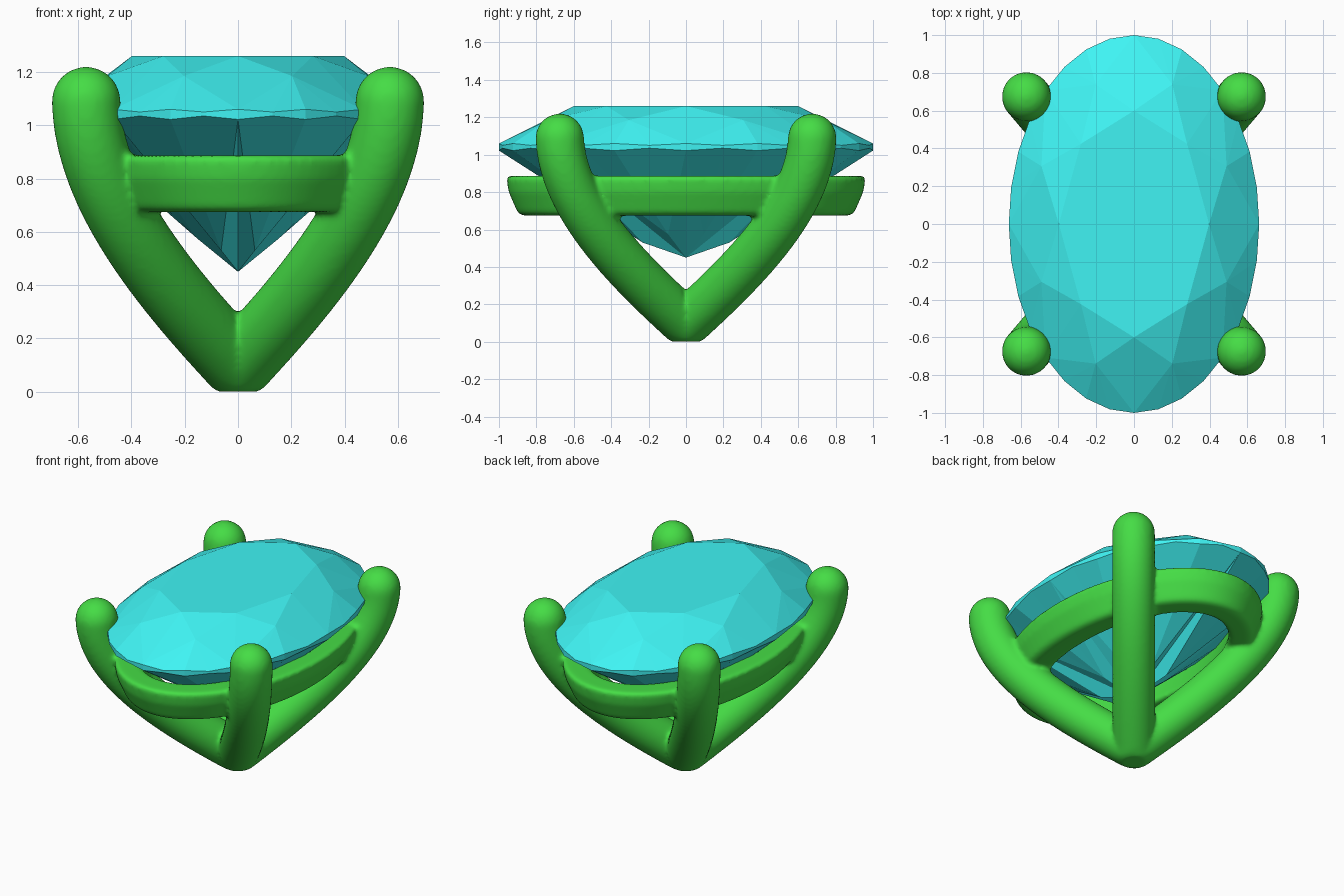
import bpy, bmesh, math
from mathutils import Vector, Matrix
from mathutils.geometry import interpolate_bezier

if "Cube" in bpy.data.objects:
    bpy.data.objects.remove(bpy.data.objects["Cube"])


def material(name, color):
    m = bpy.data.materials.new(name)
    m.diffuse_color = color
    m.use_nodes = True
    m.node_tree.nodes["Principled BSDF"].inputs["Base Color"].default_value = m.diffuse_color
    return m


def finish(name, bm, mat):
    bmesh.ops.recalc_face_normals(bm, faces=bm.faces)
    me = bpy.data.meshes.new(name)
    bm.to_mesh(me)
    bm.free()
    me.materials.append(mat)
    ob = bpy.data.objects.new(name, me)
    bpy.context.collection.objects.link(ob)
    return ob


def skin(bm, rings, loop=False):
    """Bridge equal-sized closed rings of points; cap the ends unless looped."""
    vs = [[bm.verts.new(p) for p in r] for r in rings]
    n = len(vs[0])
    for i in range(len(vs) if loop else len(vs) - 1):
        a, b = vs[i], vs[(i + 1) % len(vs)]
        for j in range(n):
            k = (j + 1) % n
            bm.faces.new((a[j], a[k], b[k], b[j]))
    if not loop:
        bm.faces.new(vs[0])
        bm.faces.new(vs[-1])


# Oval brilliant-cut gem
GX = 0.663
bm = bmesh.new()


def gem_vert(deg, r, z):
    a = math.radians(deg)
    return bm.verts.new((GX * r * math.cos(a), r * math.sin(a), z))


table = [gem_vert(45 * k, 0.6, 1.26) for k in range(8)]
star = [gem_vert(45 * k + 22.5, 0.8, 1.185) for k in range(8)]
upper = [gem_vert(11.25 * i, 1, 1.06 if i % 2 == 0 else 1.05) for i in range(32)]
lower = [gem_vert(11.25 * i, 1, 1.022 if i % 2 == 0 else 1.035) for i in range(32)]
pav_z = [0.575, 0.53, 0.53, 0.575]
pav = [gem_vert(45 * k + 22.5, 0.25, pav_z[k % 4]) for k in range(8)]
culet = bm.verts.new((0, 0, 0.45))
bm.faces.new(table)
for k in range(8):
    n, g = (k + 1) % 8, 4 * k
    bm.faces.new((table[k], star[k], table[n]))
    bm.faces.new((table[k], star[k - 1], upper[g]))
    bm.faces.new((table[k], upper[g], star[k]))
    bm.faces.new((culet, pav[k - 1], lower[g]))
    bm.faces.new((culet, lower[g], pav[k]))
    for i in range(g, g + 4):
        j = (i + 1) % 32
        bm.faces.new((star[k], upper[i], upper[j]))
        bm.faces.new((upper[i], lower[i], lower[j], upper[j]))
        bm.faces.new((pav[k], lower[j], lower[i]))
finish("oval_gem", bm, material("cyan_gem", (0.05, 0.9, 0.9, 1)))

# Setting: four curved prongs meeting at the foot
bm = bmesh.new()
R = 0.13
for sx in (-1, 1):
    for sy in (-1, 1):
        ctrl = [Vector((sx * x, sy * x * 1.184, z)) for x, z in
                ((0, 0.10), (0.30, 0.42), (0.56, 0.75), (0.57, 1.09))]
        path = interpolate_bezier(*ctrl, 32)
        side = Vector((-sy * 1.184, sx, 0)).normalized()
        rings = []
        for i, p in enumerate(path):
            t = (path[min(i + 1, 31)] - path[max(i - 1, 0)]).normalized()
            up = t.cross(side)
            rings.append([p + R * (math.cos(a) * side + math.sin(a) * up)
                          for a in (math.tau * j / 24 for j in range(24))])
        skin(bm, rings)
        for p in (path[0], path[-1]):
            bmesh.ops.create_uvsphere(bm, u_segments=24, v_segments=16, radius=R,
                                      matrix=Matrix.Translation(p))

# Flat foot
for v in bm.verts:
    v.co.z = max(v.co.z, 0)

# Oval gallery rail with a slanted section
section = [(-0.01, 0.887), (0, 0.87), (-0.012, 0.80), (-0.06, 0.69), (-0.085, 0.674),
           (-0.21, 0.674), (-0.22, 0.69), (-0.16, 0.87), (-0.145, 0.887)]
rail = []
for i in range(96):
    a = math.tau * i / 96
    rail.append([((0.62 + o) * math.cos(a), (0.96 + o) * math.sin(a), z) for o, z in section])
skin(bm, rail, loop=True)
setting = finish("prong_setting", bm, material("green_metal", (0.06, 0.72, 0.06, 1)))

# Fuse the prongs and rail with soft fillets
rem = setting.modifiers.new("fuse", "REMESH")
rem.mode = "VOXEL"
rem.voxel_size = 0.014
rem.use_smooth_shade = True
sm = setting.modifiers.new("fillet", "SMOOTH")
sm.factor = 0.5
sm.iterations = 8
